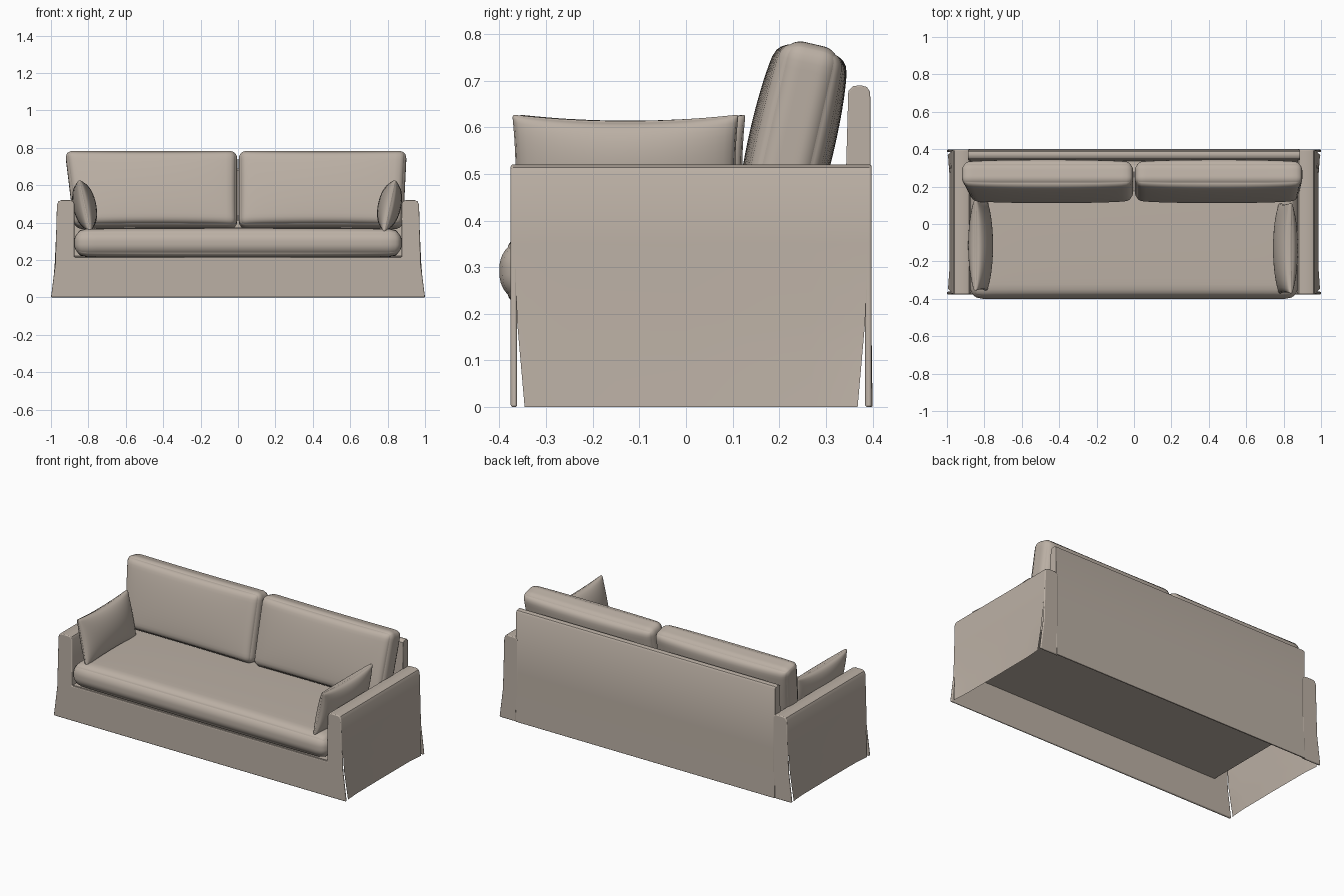
import bpy, bmesh, math
from mathutils import Vector, Matrix

if "Cube" in bpy.data.objects:
    bpy.data.objects.remove(bpy.data.objects["Cube"])

fabric = bpy.data.materials.new("beige_fabric")
fabric.use_nodes = True
COLOUR = (0.50, 0.435, 0.375, 1)
fabric.diffuse_color = COLOUR
fabric.node_tree.nodes["Principled BSDF"].inputs["Base Color"].default_value = COLOUR


def finish(name, bm, bevel=0, mirror=False, angle=40):
    mesh = bpy.data.meshes.new(name)
    bm.to_mesh(mesh)
    bm.free()
    obj = bpy.data.objects.new(name, mesh)
    bpy.context.collection.objects.link(obj)
    mesh.materials.append(fabric)
    if mirror:
        obj.modifiers.new("mirror", "MIRROR").use_mirror_merge = False
    if bevel:
        mod = obj.modifiers.new("bevel", "BEVEL")
        mod.width, mod.segments = bevel, 3
        mod.limit_method, mod.angle_limit = "ANGLE", math.radians(50)
    bpy.ops.object.select_all(action="DESELECT")
    obj.select_set(True)
    bpy.context.view_layer.objects.active = obj
    bpy.ops.object.shade_smooth_by_angle(angle=math.radians(angle))
    return obj


def prism(name, outline, place, start, end, **options):
    """Extrude a 2D outline; place(u, v, depth) gives the 3D point."""
    bm = bmesh.new()
    face = bm.faces.new([bm.verts.new(place(u, v, start)) for u, v in outline])
    step = Vector(place(0, 0, end)) - Vector(place(0, 0, start))
    new = bmesh.ops.extrude_face_region(bm, geom=[face])["geom"]
    bmesh.ops.translate(bm, vec=step, verts=[g for g in new if isinstance(g, bmesh.types.BMVert)])
    bmesh.ops.recalc_face_normals(bm, faces=bm.faces)
    return finish(name, bm, **options)


def cushion(name, size, radius, bulge, matrix, power=0.6, pinch=(0, 0), taper=None, cuts=23):
    """Rounded box, wide in x and z, thick in y, with swollen broad faces."""
    bm = bmesh.new()
    bmesh.ops.create_cube(bm, size=2)
    bmesh.ops.subdivide_edges(bm, edges=bm.edges[:], cuts=cuts, use_grid_fill=True)
    half = Vector(size) / 2
    for v in bm.verts:
        # crowd the grid towards the edges, then round the corners
        a, c, b = (math.sin(t * math.pi / 2) for t in v.co)
        p = Vector((a * half.x, c * half.y, b * half.z))
        core = Vector([max(-(h - radius), min(h - radius, t)) for h, t in zip(half, p)])
        if (p - core).length > 1e-7:
            p = core + (p - core).normalized() * radius
        swell = max(0, (1 - a * a) * (1 - b * b)) ** power
        p.y += c * bulge * swell
        p.x *= 1 - pinch[0] * (1 - b * b)
        p.z *= 1 - pinch[1] * (1 - a * a)
        if taper:
            side, amount = taper
            p.x += side * amount * b * (1 + side * a) / 2
        v.co = matrix @ p
    bmesh.ops.recalc_face_normals(bm, faces=bm.faces)
    return finish(name, bm, angle=60)


# Arm section from the inner foot, over the top, down to the hem
inner_top = [(0.875, 0.215), (0.875, 0.50), (0.882, 0.514), (0.897, 0.52)]
outer_top = [(0.945, 0.52), (0.96, 0.514), (0.968, 0.497), (0.972, 0.35), (0.977, 0.18)]

# Hollow arms with slightly flared skirts, split at the corners
bm = bmesh.new()
stations = [-0.368, -0.33, -0.25, 0, 0.27, 0.35, 0.39]
rows = []
for y in stations:
    edge = max(0, (abs(y - 0.011) - 0.24) / 0.14)
    row = []
    for x, z in inner_top + outer_top + [(0.981, 0.09), (0.986, 0)]:
        drop = max(0, 1 - z / 0.25) if x > 0.97 else 0
        pull = 0.022 * drop * (1 if y in (stations[0], stations[-1]) else 0)
        row.append(bm.verts.new((x + 0.01 * drop * edge, y - math.copysign(pull, y), z)))
    rows.append(row)
for r0, r1 in zip(rows, rows[1:]):
    for i in range(len(r0) - 1):
        bm.faces.new((r0[i], r0[i + 1], r1[i + 1], r1[i]))
finish("arms", bm, mirror=True)


def upright(u, v, depth):
    return (u, depth, v)


# Front panel: skirt and both arm fronts in one piece
half_front = inner_top + outer_top + [(1.0, 0)]
front = half_front + [(-x, z) for x, z in reversed(half_front)]
prism("front_panel", front, upright, -0.376, -0.362, bevel=0.005)

# Rear ends of the arms
rear = [(0.875, 0)] + inner_top[1:] + outer_top + [(1.0, 0)]
prism("arm_backs", rear, upright, 0.384, 0.398, bevel=0.005, mirror=True)

# Backrest, thinning to a skirt below the seat deck
back = [(0.4, 0), (0.396, 0.3), (0.395, 0.675), (0.388, 0.686), (0.375, 0.69),
        (0.358, 0.688), (0.348, 0.678), (0.335, 0.22), (0.39, 0.22), (0.392, 0)]
prism("backrest", back, lambda u, v, d: (d, u, v), -0.888, 0.888, bevel=0.003)

# Seat deck
prism("seat_deck", [(-0.88, 0.205), (0.88, 0.205), (0.88, 0.217), (-0.88, 0.217)],
      upright, -0.365, 0.388)

# Seat cushion, laid flat
flat = Matrix.Translation((0, -0.03, 0.292)) @ Matrix.Rotation(math.radians(90), 4, "X")
cushion("seat_cushion", (1.752, 0.138, 0.74), 0.062, 0.014, flat, power=0.3)

# Back cushions, leaning on the backrest
lean = Matrix.Rotation(math.radians(-13), 4, "X")
for name, inner, outer, side, flare in (("right_back_cushion", -0.004, -0.9, -1, 0.025),
                                        ("left_back_cushion", 0.004, 0.892, 1, 0.01)):
    place = Matrix.Translation(((inner + outer) / 2, 0.228, 0.575)) @ lean
    cushion(name, (abs(outer - inner), 0.125, 0.418), 0.042, 0.03, place,
            power=0.45, pinch=(0, 0.012), taper=(side, flare))

# Throw pillows, knife-edged, leaning against the arms
for name, side, y in (("right_throw_pillow", -1, -0.115), ("left_throw_pillow", 1, -0.13)):
    place = (Matrix.Translation((side * (0.82 if side < 0 else 0.81), y, 0.49))
             @ Matrix.Rotation(math.radians(12 * side), 4, "Y")
             @ Matrix.Rotation(math.radians(90), 4, "Z"))
    cushion(name, (0.485, 0.012, 0.28), 0.006, 0.056, place,
            power=0.5, pinch=(0.03, 0.1), cuts=19)
